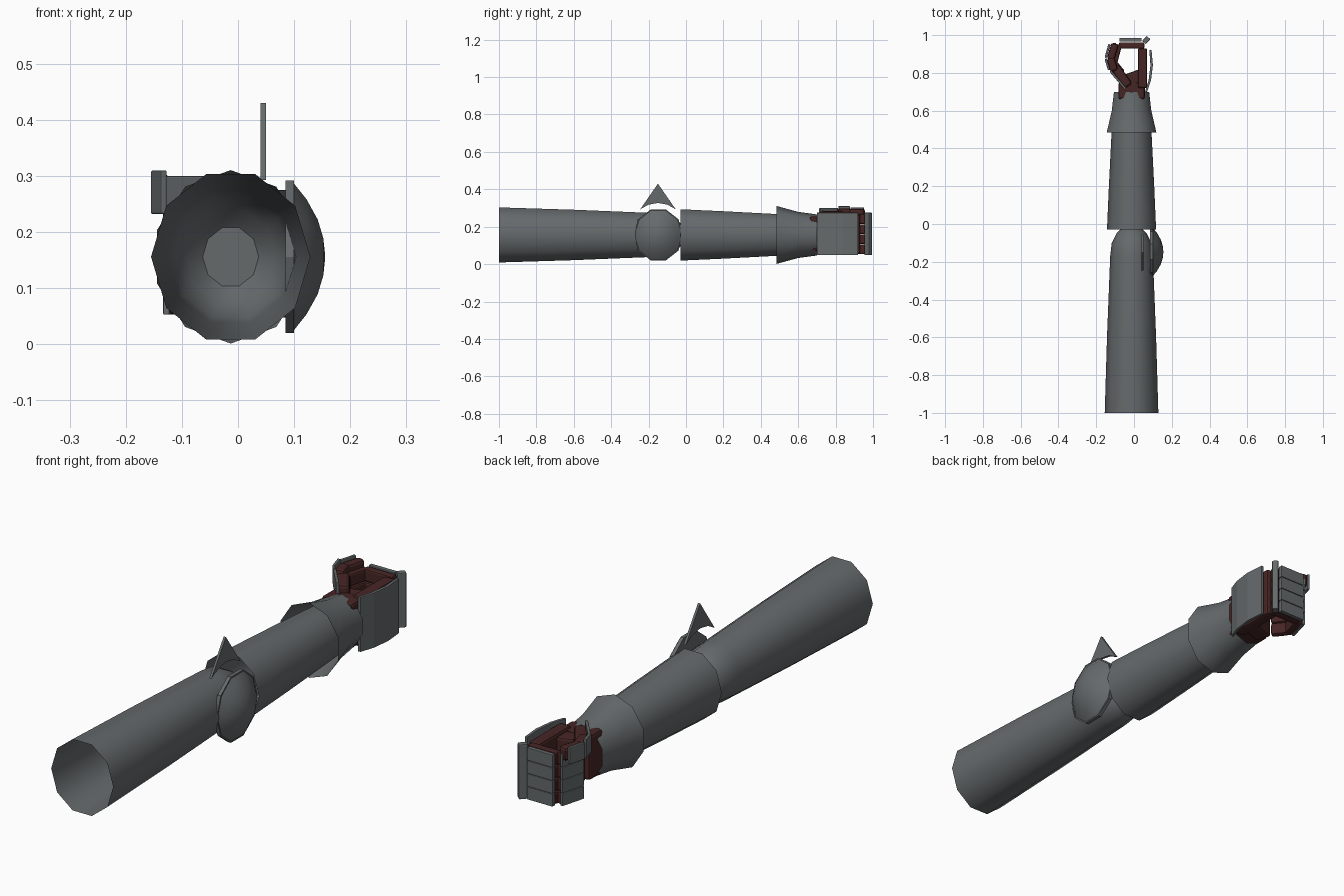
import bpy, bmesh, math
from mathutils import Vector

old = bpy.data.objects.get("Cube")
if old:
    bpy.data.objects.remove(old, do_unlink=True)


def material(name, rgb):
    m = bpy.data.materials.new(name)
    m.use_nodes = True
    m.diffuse_color = (*rgb, 1)
    bsdf = m.node_tree.nodes["Principled BSDF"]
    bsdf.inputs["Base Color"].default_value = (*rgb, 1)
    bsdf.inputs["Roughness"].default_value = 0.6
    return m


STEEL = material("steel grey", (0.13, 0.143, 0.148))
GLOVE = material("dark red glove", (0.062, 0.018, 0.018))
CX, CZ = -0.013, 0.156      # arm axis


def finish(name, bm, mat, smooth=None, bevel=0):
    bmesh.ops.recalc_face_normals(bm, faces=bm.faces)
    me = bpy.data.meshes.new(name)
    bm.to_mesh(me)
    bm.free()
    ob = bpy.data.objects.new(name, me)
    bpy.context.collection.objects.link(ob)
    me.materials.append(mat)
    if bevel:
        mod = ob.modifiers.new("Soft edges", "BEVEL")
        mod.width, mod.segments = bevel, 2
    if smooth:
        bpy.ops.object.select_all(action="DESELECT")
        ob.select_set(True)
        bpy.context.view_layer.objects.active = ob
        bpy.ops.object.shade_smooth_by_angle(angle=math.radians(smooth))
    return ob


def loft(name, profile, place, mat, turn=0.0, cap_start=False, cap_end=False, smooth=40):
    """Ten sided shell; place(h, u, v) puts a ring point of height h in space."""
    bm = bmesh.new()
    rings = []
    for h, r in profile:
        angles = [2 * math.pi * i / 10 + turn for i in range(10)]
        rings.append([bm.verts.new(place(h, r * math.cos(a), r * math.sin(a))) for a in angles])
    for a, b in zip(rings, rings[1:]):
        for i in range(10):
            j = (i + 1) % 10
            bm.faces.new((a[i], a[j], b[j], b[i]))
    if cap_start:
        bm.faces.new(rings[0])
    if cap_end:
        bm.faces.new(rings[-1])
    return finish(name, bm, mat, smooth)


def along_arm(ratio):
    return lambda h, u, v: (CX + u, h, CZ + v * ratio)


def prism(name, outline, base, depth, mat, bevel=0):
    """Extrude an outline: base holds the three axes (u, v, w offset on w)."""
    u, v, w, start = base
    bm = bmesh.new()
    face = bm.faces.new([bm.verts.new(u * a + v * b + w * start) for a, b in outline])
    out = bmesh.ops.extrude_face_region(bm, geom=[face])
    moved = [g for g in out["geom"] if isinstance(g, bmesh.types.BMVert)]
    bmesh.ops.translate(bm, verts=moved, vec=w * depth)
    return finish(name, bm, mat, None, bevel)


X, Y, Z = Vector((1, 0, 0)), Vector((0, 1, 0)), Vector((0, 0, 1))


def bar(name, a, b, thick, z0, z1, mat, bevel=0.004):
    """Upright slab whose plan runs from a to b."""
    a, b = Vector(a), Vector(b)
    d = (b - a).normalized()
    n = Vector((-d.y, d.x)) * thick / 2
    return prism(name, [a - n, b - n, b + n, a + n], (X, Y, Z, z0), z1 - z0, mat, bevel)


# Sleeves: upper arm with rounded elbow, forearm, flared cuff
loft("upper_arm", [(-1, .142), (-.6, .130), (-.17, .113), (-.1, .105), (-.05, .08), (-.02, .05)],
     along_arm(1.09), STEEL, cap_end=True)
loft("forearm", [(-.03, .13), (.2, .120), (.48, .106), (.68, .094)], along_arm(1.11), STEEL)
loft("cuff", [(.485, .138), (.6, .110), (.70, .098)], along_arm(1.12), STEEL, turn=math.pi / 2)

# Elbow guard: flat disc with a faceted dome
def beside_elbow(h, u, v):
    return (h, -.148 + u * .93, CZ + v)


loft("elbow_disc", [(.085, .143), (.1, .143)], beside_elbow, STEEL,
     cap_start=True, cap_end=True, smooth=30)
loft("elbow_dome", [(.1, .137), (.122, .108), (.142, .07), (.152, .035), (.155, .006)],
     beside_elbow, STEEL, cap_end=True)

# Elbow fin with an arched base
prism("elbow_fin", [(-.245, .293), (-.2, .318), (-.15, .327), (-.1, .318), (-.055, .293), (-.15, .43)],
      (Y, Z, X, .04), .01, STEEL)

# Wrist and palm
bar("wrist", (-.013, .66), (-.013, .75), .14, .07, .255, GLOVE, .012)
bar("palm", (.045, .72), (.045, .93), .05, .055, .265, GLOVE, .01)
bar("palm_heel", (-.06, .75), (.05, .79), .07, .06, .25, GLOVE, .01)

# Curved plate over the back of the hand
prism("hand_plate", [(.07, .70), (.09, .76), (.1, .84), (.093, .92),
                     (.081, .92), (.087, .84), (.077, .76), (.058, .70)],
      (X, Y, Z, .048), .227, STEEL, .002)

# Knuckle bar
bar("knuckle_bar", (.053, .961), (.077, .987), .026, .048, .275, STEEL)

# Four curled fingers, stacked, each with armour plates
PITCH = .054
for i in range(4):
    z0 = .053 + i * PITCH
    z1 = z0 + PITCH - .002
    bar(f"finger_{i + 1}_base", (.055, .945), (-.08, .945), .034, z0, z1, GLOVE, .008)
    bar(f"finger_{i + 1}_middle", (-.08, .95), (-.108, .845), .034, z0, z1, GLOVE, .008)
    bar(f"finger_{i + 1}_tip", (-.105, .855), (-.06, .80), .03, z0, z1, GLOVE, .008)
    bar(f"finger_{i + 1}_front_plate", (.04, .975), (-.078, .975), .018, z0, z1, STEEL, .002)
    bar(f"finger_{i + 1}_side_plate", (-.1, .958), (-.128, .855), .012, z0, z1, STEEL, .002)

# Thumb laid over the top of the fist
bar("thumb_base", (-.03, .73), (-.1, .83), .05, .2, .285, GLOVE, .012)
bar("thumb_middle", (-.105, .81), (-.125, .88), .042, .235, .298, GLOVE, .012)
bar("thumb_tip", (-.125, .87), (-.1, .955), .04, .24, .296, GLOVE, .012)
bar("thumb_base_plate", (-.045, .715), (-.125, .81), .012, .225, .3, STEEL, .003)
bar("thumb_middle_plate", (-.132, .815), (-.15, .875), .012, .232, .31, STEEL, .003)
bar("thumb_tip_plate", (-.15, .88), (-.13, .952), .012, .232, .302, STEEL, .003)
